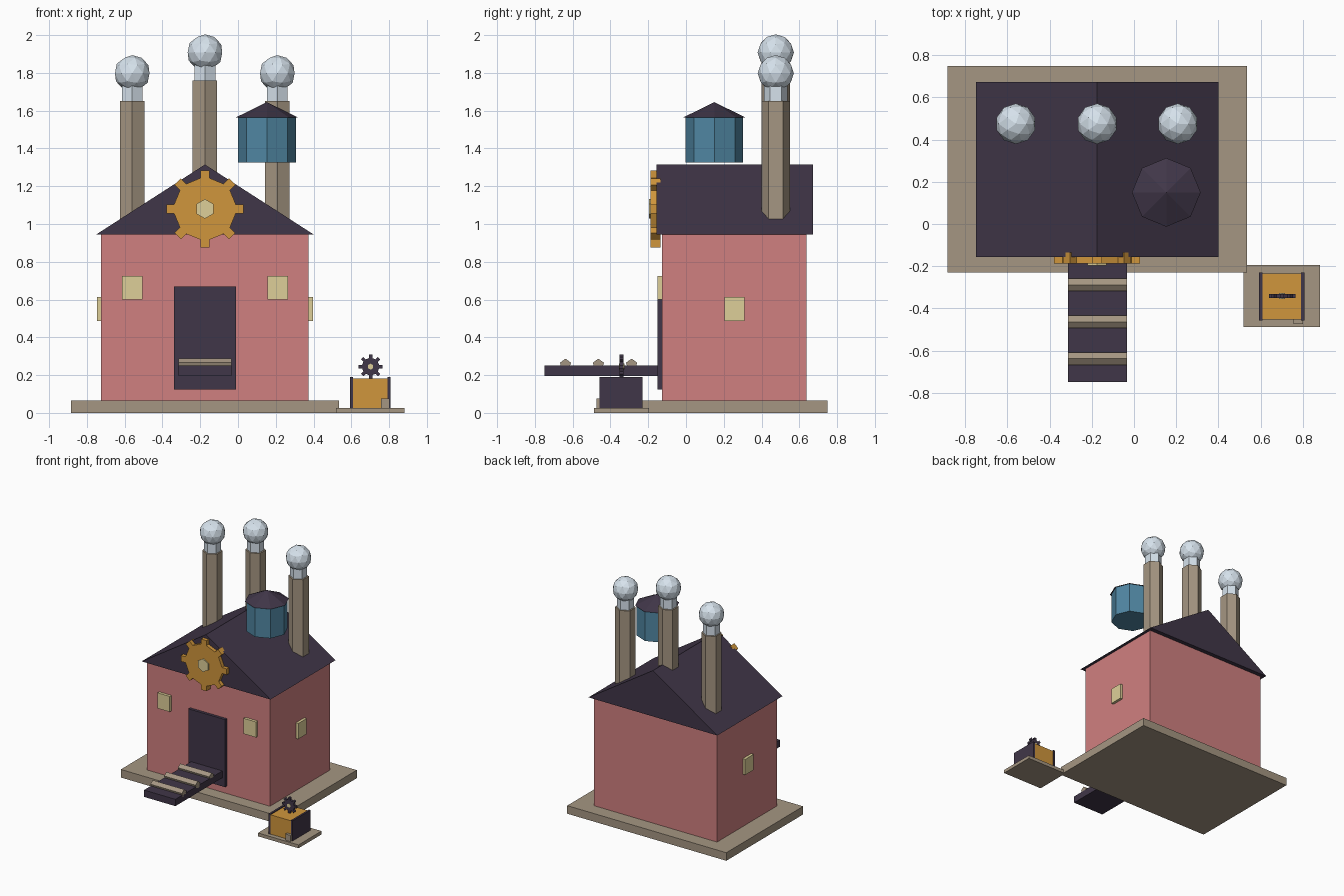
import bpy, bmesh, math
from mathutils import Matrix, Vector

if "Cube" in bpy.data.objects:
    bpy.data.objects.remove(bpy.data.objects["Cube"])


def material(name, rgb):
    m = bpy.data.materials.new(name)
    lin = [((c / 255 + 0.055) / 1.055) ** 2.4 for c in rgb]
    m.diffuse_color = (*lin, 1)
    m.use_nodes = True
    m.node_tree.nodes["Principled BSDF"].inputs["Base Color"].default_value = m.diffuse_color
    return m


PINK = material("pink_wall", (208, 128, 128))
DARK = material("dark_plum", (64, 54, 72))
TAN = material("tan_stone", (165, 150, 130))
CREAM = material("cream", (222, 207, 152))
GOLD = material("gold", (208, 150, 60))
BLUE = material("tank_blue", (80, 134, 162))
SMOKE = material("smoke", (214, 226, 236))


def finish(name, bm, mat):
    bmesh.ops.recalc_face_normals(bm, faces=bm.faces)
    me = bpy.data.meshes.new(name)
    bm.to_mesh(me)
    bm.free()
    me.materials.append(mat)
    ob = bpy.data.objects.new(name, me)
    bpy.context.collection.objects.link(ob)
    return ob


def box(name, x, y, z, mat):
    """Box from (min, max) ranges on each axis."""
    bm = bmesh.new()
    bmesh.ops.create_cube(bm, size=1)
    for v in bm.verts:
        v.co = [sum(r) / 2 + c * (r[1] - r[0]) for c, r in zip(v.co, (x, y, z))]
    return finish(name, bm, mat)


def column(name, centre, z0, z1, r, sides, mat, turn=0, r_top=None):
    """Upright prism or cone with its first corner at angle `turn`."""
    bm = bmesh.new()
    bmesh.ops.create_cone(bm, cap_ends=True, segments=sides, radius1=r,
                          radius2=r if r_top is None else r_top, depth=z1 - z0)
    # put a corner on the +y axis, then turn
    bmesh.ops.transform(bm, verts=bm.verts, matrix=Matrix.Translation(
        (*centre, (z0 + z1) / 2)) @ Matrix.Rotation(turn, 4, 'Z'))
    return finish(name, bm, mat)


def prism(name, points, axis, lo, hi, mat):
    """Extrude a 2D profile along x (points are y,z) or y (points are x,z)."""
    bm = bmesh.new()
    place = (lambda p: (lo, p[0], p[1])) if axis == 'x' else (lambda p: (p[0], lo, p[1]))
    face = bm.faces.new([bm.verts.new(place(p)) for p in points])
    new = bmesh.ops.extrude_face_region(bm, geom=[face])["geom"]
    step = Vector((hi - lo, 0, 0)) if axis == 'x' else Vector((0, hi - lo, 0))
    bmesh.ops.translate(bm, verts=[g for g in new if isinstance(g, bmesh.types.BMVert)], vec=step)
    return finish(name, bm, mat)


def ngon(cx, cz, r, n):
    return [(cx + r * math.sin(i * math.tau / n), cz + r * math.cos(i * math.tau / n)) for i in range(n)]


def gear(name, cx, cz, r_body, r_out, half, y0, y1, mat):
    """Eight-toothed wheel facing the front."""
    pts = []
    root = math.sqrt(r_body ** 2 - half ** 2)
    for i in range(8):
        a = i * math.tau / 8
        radial, side = (math.sin(a), math.cos(a)), (math.cos(a), -math.sin(a))
        for r, s in ((root, -half), (r_out, -half), (r_out, half), (root, half)):
            pts.append((cx + radial[0] * r + side[0] * s, cz + radial[1] * r + side[1] * s))
    return prism(name, pts, 'y', y0, y1, mat)


# Main building
CX = -0.175
box("foundation", (-0.885, 0.535), (-0.23, 0.75), (0, 0.065), TAN)
box("walls", (-0.724, 0.374), (-0.127, 0.638), (0.065, 0.95), PINK)
prism("roof", [(-0.75, 0.945), (0.40, 0.945), (CX, 1.315)], 'y', -0.157, 0.672, DARK)
box("door", (-0.338, -0.01), (-0.15, -0.12), (0.125, 0.67), DARK)

# Windows, mirrored about the building centre
for side, s in (("left", -1), ("right", 1)):
    wx = CX + s * 0.385
    box(f"front_window_{side}", (wx - 0.055, wx + 0.055), (-0.15, -0.12), (0.6, 0.725), CREAM)
    sx = sorted((CX + s * 0.54, CX + s * 0.571))
    box(f"side_window_{side}", sx, (0.203, 0.31), (0.487, 0.613), CREAM)

# Big gear on the gable
gear("gable_gear", CX, 1.08, 0.165, 0.204, 0.024, -0.187, -0.135, GOLD)
prism("gable_gear_hub", ngon(CX, 1.08, 0.052, 6), 'y', -0.196, -0.14, CREAM)

# Conveyor with pentagonal rollers
box("conveyor_belt", (-0.314, -0.034), (-0.75, -0.13), (0.195, 0.25), DARK)
for i, y in enumerate((-0.638, -0.464, -0.288)):
    prism(f"conveyor_roller_{i + 1}", ngon(y, 0.256, 0.031, 5), 'x', -0.314, -0.034, TAN)

# Chimneys with smoke puffs
for i, (x, top) in enumerate(((-0.56, 1.65), (CX, 1.76), (0.208, 1.65))):
    c = (x, 0.475)
    column(f"chimney_{i + 1}", c, 0.96, top, 0.075, 6, TAN)
    column(f"smoke_neck_{i + 1}", c, top, top + 0.1, 0.063, 6, SMOKE)
    bm = bmesh.new()
    bmesh.ops.create_icosphere(bm, subdivisions=2, radius=0.096,
                               matrix=Matrix.Translation((*c, top + 0.148)))
    finish(f"smoke_puff_{i + 1}", bm, SMOKE)

# Water tank
column("tank", (0.153, 0.15), 1.325, 1.565, 0.153, 8, BLUE)
column("tank_lid", (0.153, 0.15), 1.565, 1.645, 0.163, 8, DARK, r_top=0)

# Small side machine
box("machine_base", (0.52, 0.882), (-0.488, -0.195), (0, 0.027), TAN)
box("machine_body", (0.602, 0.798), (-0.452, -0.235), (0.027, 0.183), GOLD)
for side, x in (("left", 0.6), ("right", 0.8)):
    box(f"machine_panel_{side}", (x - 0.008, x + 0.008), (-0.457, -0.23), (0.027, 0.19), DARK)
box("machine_step", (0.756, 0.802), (-0.475, -0.45), (0.027, 0.077), TAN)
gear("machine_gear", 0.702, 0.245, 0.046, 0.063, 0.009, -0.351, -0.331, DARK)
prism("machine_gear_hub", ngon(0.702, 0.245, 0.016, 6), 'y', -0.356, -0.326, CREAM)
